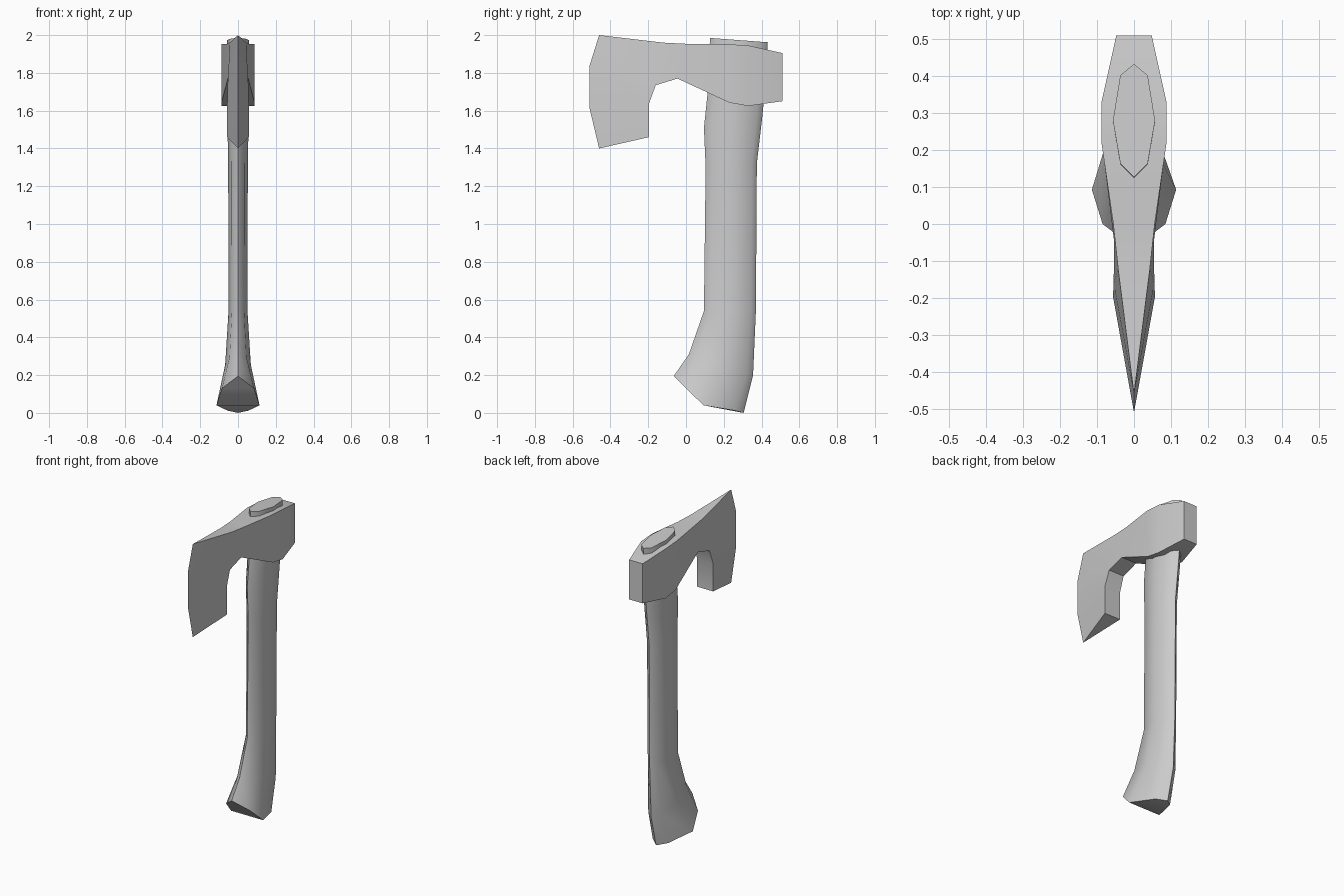
import bpy, bmesh, math

if "Cube" in bpy.data.objects:
    bpy.data.objects.remove(bpy.data.objects["Cube"])


def finish(bm, name, angle):
    bmesh.ops.recalc_face_normals(bm, faces=bm.faces)
    mesh = bpy.data.meshes.new(name)
    bm.to_mesh(mesh)
    bm.free()
    ob = bpy.data.objects.new(name, mesh)
    bpy.context.collection.objects.link(ob)
    bpy.ops.object.select_all(action='DESELECT')
    ob.select_set(True)
    bpy.context.view_layer.objects.active = ob
    bpy.ops.object.shade_smooth_by_angle(angle=math.radians(angle))
    return ob


# Axe head: side outline as (y, z, half width), zero width on the cutting edge
outline = [
    (-0.46, 2.0, 0), (-0.12, 1.96, 0.043), (0.0, 1.954, 0.056),
    (0.22, 1.952, 0.088), (0.33, 1.945, 0.088), (0.51, 1.905, 0.048),
    (0.51, 1.65, 0.048), (0.33, 1.625, 0.088), (0.23, 1.642, 0.088),
    (-0.045, 1.77, 0.054), (-0.16, 1.735, 0.055), (-0.195, 1.64, 0.057),
    (-0.195, 1.46, 0.057), (-0.46, 1.4, 0), (-0.51, 1.61, 0), (-0.51, 1.84, 0),
]
side_faces = [(4, 5, 6, 7), (3, 4, 7, 8), (2, 3, 8, 9), (1, 2, 9, 10),
              (0, 1, 10, 15), (15, 10, 11, 14), (14, 11, 12, 13)]
bm = bmesh.new()
right = [bm.verts.new((w, y, z)) for y, z, w in outline]
left = [bm.verts.new((-w, y, z)) if w else right[i]
        for i, (y, z, w) in enumerate(outline)]
for side in (right, left):
    for f in side_faces:
        bm.faces.new([side[i] for i in f])
for i in range(len(outline)):
    j = (i + 1) % len(outline)
    rim = list(dict.fromkeys([right[i], right[j], left[j], left[i]]))
    if len(rim) > 2:
        bm.faces.new(rim)
finish(bm, "axe_head", 25)

# Handle: eight-sided rings as (front y, front z, back y, back z, half width)
rings = [
    (0.127, 1.985, 0.433, 1.962, 0.057),
    (0.115, 1.70, 0.415, 1.68, 0.057),
    (0.095, 1.51, 0.403, 1.56, 0.056),
    (0.104, 1.30, 0.375, 1.32, 0.052),
    (0.095, 0.54, 0.370, 0.54, 0.050),
    (0.015, 0.31, 0.355, 0.20, 0.068),
]


def section(points):
    # front point, three on the right, back point, three on the left
    mirrored = [(-x, y, z) for x, y, z in reversed(points[1:-1])]
    return [bm.verts.new(p) for p in points + mirrored]


bm = bmesh.new()
loops = []
for y0, z0, y1, z1, w in rings:
    loops.append(section([(w * k, y0 + (y1 - y0) * t, z0 + (z1 - z0) * t)
                          for k, t in ((0, 0), (0.65, 0.12), (1, 0.5),
                                       (0.65, 0.9), (0, 1))]))
# Flared knob at the foot
loops.append(section([(0, -0.065, 0.195), (0.085, 0.0, 0.13), (0.114, 0.093, 0.04),
                      (0.055, 0.26, 0.012), (0, 0.305, 0.0)]))
for a, b in zip(loops, loops[1:]):
    for i in range(8):
        j = (i + 1) % 8
        bm.faces.new((a[i], a[j], b[j], b[i]))
bm.faces.new(loops[0])
foot = loops[-1]
bm.faces.new([foot[i] for i in (0, 1, 2, 6, 7)])
bm.faces.new([foot[i] for i in (2, 3, 4, 5, 6)])
finish(bm, "handle", 50)
